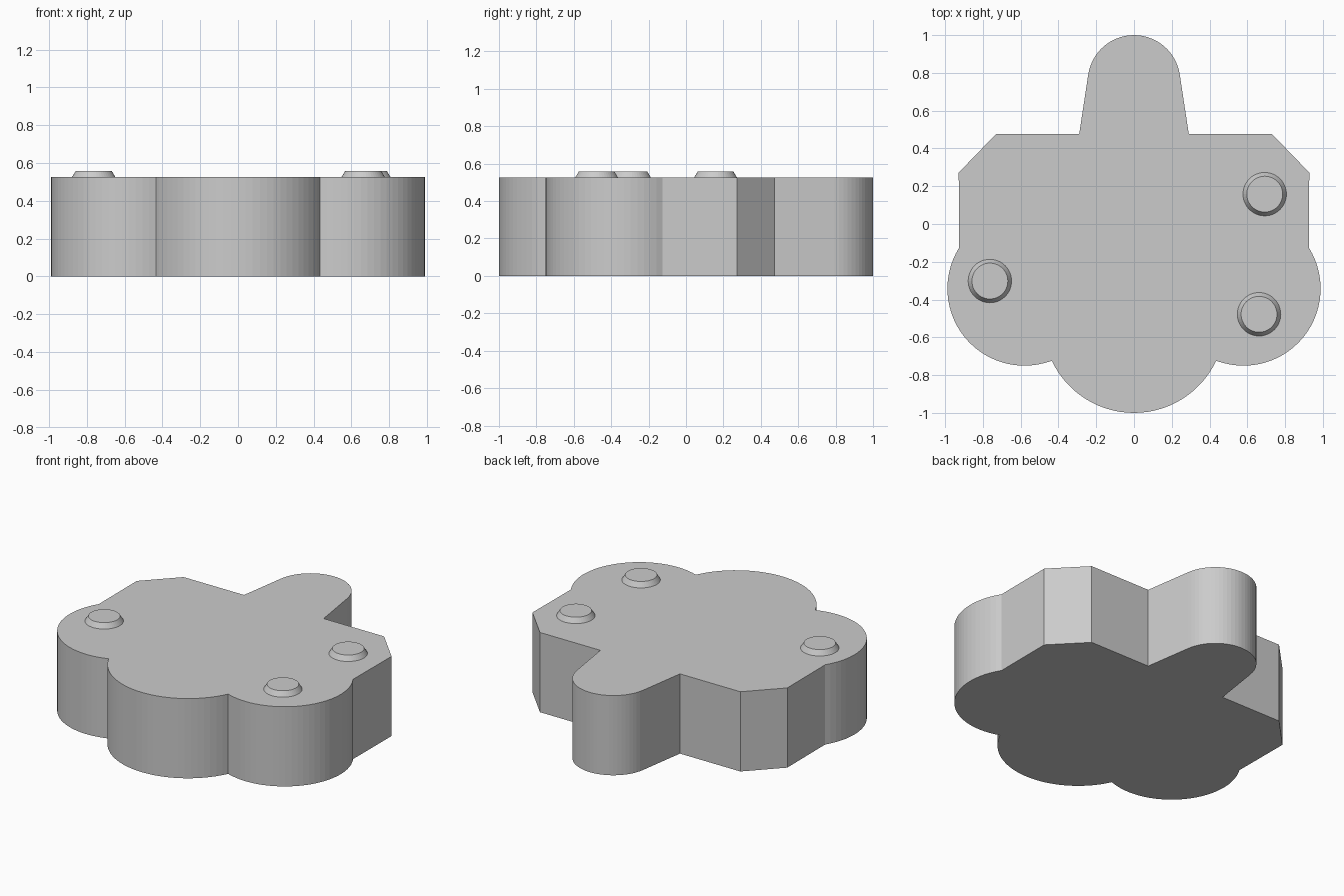
import bpy
import bmesh
from math import radians, cos, sin
from mathutils import Matrix

if "Cube" in bpy.data.objects:
    bpy.data.objects.remove(bpy.data.objects["Cube"])

SLAB_HEIGHT = 0.525
STUD_HEIGHT = 0.033

grey = bpy.data.materials.new("plain grey")
grey.diffuse_color = (0.6, 0.6, 0.6, 1)
grey.use_nodes = True
grey.node_tree.nodes["Principled BSDF"].inputs["Base Color"].default_value = grey.diffuse_color


def arc(cx, cy, r, start, end, steps):
    """Points along a circular arc, angles in degrees."""
    angles = [radians(start + (end - start) * i / steps) for i in range(steps + 1)]
    return [(cx + r * cos(a), cy + r * sin(a)) for a in angles]


def finish(bm, name):
    bmesh.ops.recalc_face_normals(bm, faces=bm.faces)
    mesh = bpy.data.meshes.new(name)
    bm.to_mesh(mesh)
    bm.free()
    mesh.materials.append(grey)
    obj = bpy.data.objects.new(name, mesh)
    bpy.context.collection.objects.link(obj)
    return obj


# Right half of the outline: front lobe, side lobe, chamfered shoulder, rear tab
half = arc(0, -0.519, 0.481, -90, -25.3, 14)
half += arc(0.58, -0.342, 0.408, -110.7, 32, 28)[1:]
half += [(0.928, 0.272), (0.73, 0.477), (0.29, 0.477)]
half += arc(0, 0.755, 0.245, 9, 90, 14)

# Mirror the half outline, skipping the two points on the centre line
outline = half + [(-x, y) for x, y in reversed(half[1:-1])]

# Slab: outline extruded upward
bm = bmesh.new()
base = bm.faces.new([bm.verts.new((x, y, 0)) for x, y in outline])
extruded = bmesh.ops.extrude_face_region(bm, geom=[base], use_keep_orig=True)
top = [v for v in extruded["geom"] if isinstance(v, bmesh.types.BMVert)]
bmesh.ops.translate(bm, verts=top, vec=(0, 0, SLAB_HEIGHT))
finish(bm, "lobed_slab")

# Studs: low tapered discs on the top face
for name, x, y in (("rear_right_stud", 0.692, 0.158),
                   ("front_right_stud", 0.662, -0.478),
                   ("left_stud", -0.763, -0.302)):
    bm = bmesh.new()
    bmesh.ops.create_cone(
        bm, cap_ends=True, segments=48, radius1=0.115, radius2=0.095,
        depth=STUD_HEIGHT,
        matrix=Matrix.Translation((x, y, SLAB_HEIGHT + STUD_HEIGHT / 2)))
    finish(bm, name)
